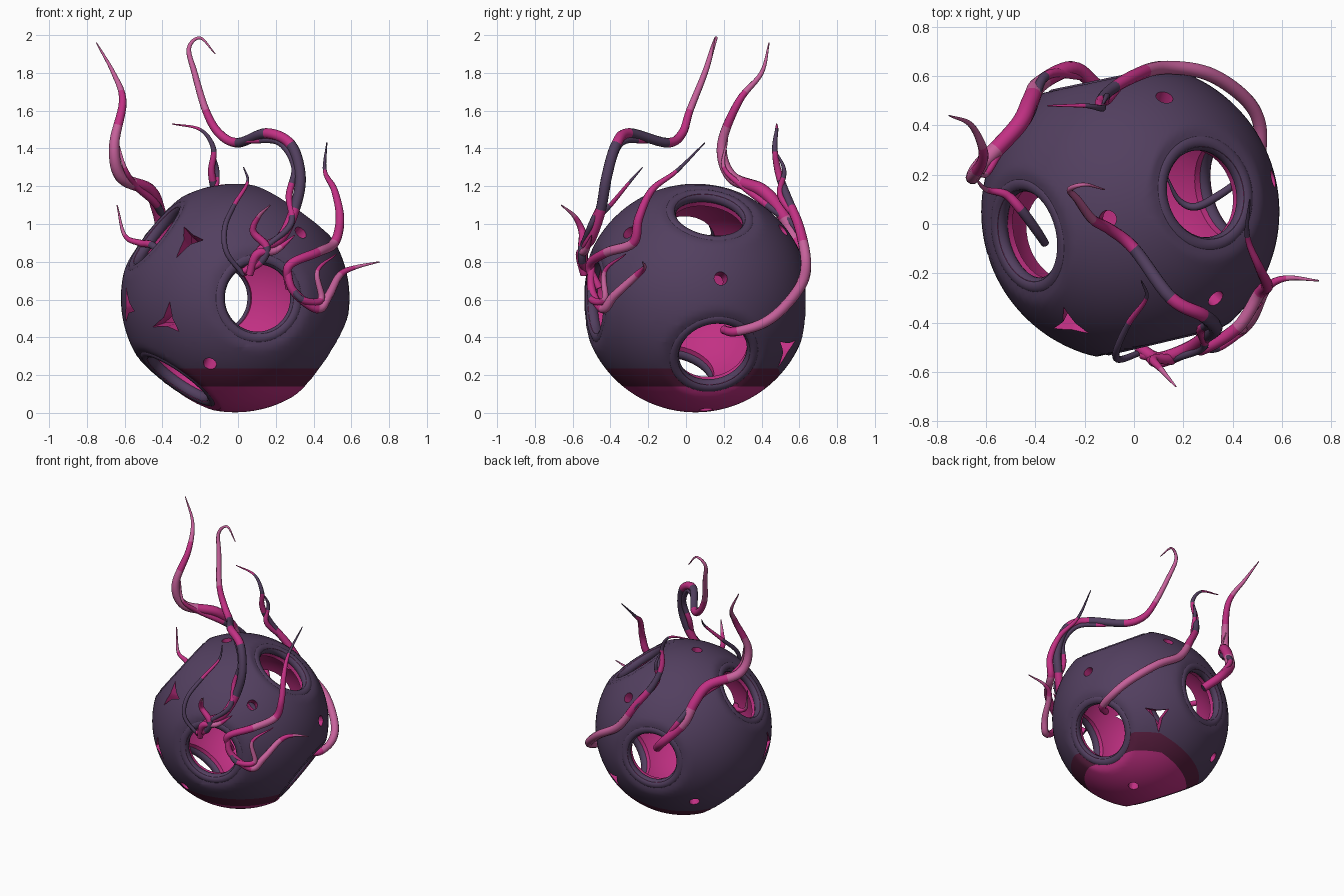
import bpy, bmesh, math
from mathutils import Vector

if "Cube" in bpy.data.objects:
    bpy.data.objects.remove(bpy.data.objects["Cube"])

C = Vector((-0.015, 0.05, 0.608))   # sphere centre
R, R_IN = 0.605, 0.50


def material(name, rgb):
    m = bpy.data.materials.new(name)
    m.diffuse_color = (*rgb, 1)
    m.use_nodes = True
    m.node_tree.nodes["Principled BSDF"].inputs["Base Color"].default_value = m.diffuse_color
    return m


PURPLE = material("dusk purple", (0.085, 0.050, 0.115))
PINK = material("hot pink", (0.54, 0.03, 0.23))
LIGHT = material("light pink", (0.57, 0.12, 0.33))
MAROON = material("dark maroon", (0.10, 0.013, 0.05))
MATS = [PURPLE, PINK, LIGHT, MAROON]


def make_object(name, bm):
    me = bpy.data.meshes.new(name)
    bm.to_mesh(me)
    bm.free()
    ob = bpy.data.objects.new(name, me)
    bpy.context.collection.objects.link(ob)
    for m in MATS:
        me.materials.append(m)
    return ob


def smooth(ob, angle=35):
    bpy.ops.object.select_all(action='DESELECT')
    ob.select_set(True)
    bpy.context.view_layer.objects.active = ob
    bpy.ops.object.shade_smooth_by_angle(angle=math.radians(angle))


def frame(n):
    u = n.cross(Vector((0, 0, 1)))
    if u.length < 0.01:
        u = Vector((1, 0, 0))
    u.normalize()
    return u, n.cross(u)


# Large openings: direction and radius
holes = [((0.23, -0.973, 0.0), 0.19), ((0.56, 0.14, 0.81), 0.19),
         ((0.81, 0.18, -0.55), 0.195), ((-0.56, -0.2, -0.79), 0.195),
         ((-0.77, -0.18, 0.61), 0.19), ((-0.2, 0.97, 0.0), 0.185)]
holes = [(Vector(d).normalized(), r) for d, r in holes]
# Small round pores
pores = [(-0.22, -0.78, -0.57), (0.57, -0.58, 0.57), (0.95, 0.22, 0.17),
         (-0.15, -0.05, 0.98), (0.23, 0.77, 0.6), (-0.57, 0.6, -0.55),
         (0.18, 0.09, -0.98)]
# Three-pointed cracks: direction, spin
cracks = [((-0.59, -0.78, -0.2), 0.3), ((-0.4, -0.75, 0.5), 1.1),
          ((0.4, 0.8, -0.45), 1.7), ((-0.93, -0.33, -0.08), 0.8)]

# Hollow shell, flattened around each large opening
bm = bmesh.new()
bmesh.ops.create_uvsphere(bm, u_segments=112, v_segments=64, radius=R)
for v in bm.verts:
    for n, r in holes:
        D = math.sqrt(R * R - (r + 0.08) ** 2)
        over = v.co.dot(n) - D
        if over > 0:
            v.co -= n * over
inner = bmesh.ops.create_uvsphere(bm, u_segments=64, v_segments=40, radius=R_IN)["verts"]
bmesh.ops.reverse_faces(bm, faces=list({f for v in inner for f in v.link_faces}))
bmesh.ops.translate(bm, verts=bm.verts, vec=C)
shell = make_object("shell", bm)

# Cutters for every opening
bm = bmesh.new()


def prism(d, radii, spin=0.0):
    n = Vector(d).normalized()
    u, w = frame(n)
    k = len(radii)
    rings = []
    for h in (0.40, 0.72):
        rings.append([bm.verts.new(C + n * h
                      + u * (r * math.cos(spin + math.tau * i / k))
                      + w * (r * math.sin(spin + math.tau * i / k)))
                      for i, r in enumerate(radii)])
    a, b = rings
    for i in range(k):
        j = (i + 1) % k
        bm.faces.new((a[i], a[j], b[j], b[i]))
    bm.faces.new(b)
    bm.faces.new(a[::-1])


for n, r in holes:
    prism(n, [r] * 40)
for d in pores:
    prism(d, [0.036] * 14)
for d, s in cracks:
    prism(d, (0.115, 0.03, 0.085, 0.036, 0.105, 0.03), s)
bmesh.ops.recalc_face_normals(bm, faces=bm.faces)
cutter = make_object("opening_cutter", bm)
cutter.hide_render = True
mod = shell.modifiers.new("openings", 'BOOLEAN')
mod.operation, mod.solver, mod.object = 'DIFFERENCE', 'EXACT', cutter
bpy.context.view_layer.objects.active = shell
bpy.ops.object.modifier_apply(modifier=mod.name)
bpy.data.objects.remove(cutter)

# Cut clean colour borders, level and tilted
bm = bmesh.new()
bm.from_mesh(shell.data)
tilt = Vector((-0.25, 0.25, 1))
for z in (0.14, 0.235):
    level = Vector((C.x, C.y, z))
    for co, no in ((level, Vector((0, 0, 1))), (level + Vector((0, 0, 0.0625)), tilt)):
        bmesh.ops.bisect_plane(bm, geom=bm.verts[:] + bm.edges[:] + bm.faces[:],
                               plane_co=co, plane_no=no)
bm.to_mesh(shell.data)
bm.free()

# Shell colours: pink inside and underneath, maroon band, purple outside
for p in shell.data.polygons:
    rel = p.center - C
    if p.normal.dot(rel.normalized()) < 0.6:
        p.material_index = 1
        continue
    z = p.center.z + 0.25 * max(0, rel.y - rel.x - 0.25)
    p.material_index = 1 if z < 0.14 else 3 if z < 0.235 else 0
smooth(shell)

# Rounded lips, nearly flush, inside the large openings
for i, (n, r) in enumerate(holes):
    D = math.sqrt(R * R - (r + 0.08) ** 2)
    bpy.ops.mesh.primitive_torus_add(major_segments=48, minor_segments=14,
                                     major_radius=r + 0.022, minor_radius=0.034,
                                     location=C + n * (D - 0.027),
                                     rotation=n.to_track_quat('Z', 'Y').to_euler())
    lip = bpy.context.object
    lip.name = f"opening_lip_{i + 1}"
    lip.data.materials.append(PURPLE)
    smooth(lip, 60)


# Tapered tendrils swept along smooth paths
def tendril(name, pts, r0, bands, sides=10, steps=7):
    P = [Vector(p) for p in pts]
    P = [2 * P[0] - P[1]] + P + [2 * P[-1] - P[-2]]
    path = []
    for i in range(1, len(P) - 2):
        a, b, c, d = P[i - 1:i + 3]
        for s in range(steps):
            t = s / steps
            path.append(0.5 * (2 * b + (c - a) * t + (2 * a - 5 * b + 4 * c - d) * t ** 2
                               + (3 * b - a - 3 * c + d) * t ** 3))
    path.append(P[-2])
    bm = bmesh.new()
    rings, side = [], None
    N = len(path) - 1
    for i, p in enumerate(path):
        tan = (path[min(i + 1, N)] - path[max(i - 1, 0)]).normalized()
        side = frame(tan)[0] if side is None else (side - tan * side.dot(tan)).normalized()
        up = tan.cross(side)
        t = i / N
        r = r0 * (0.75 + 0.25 * math.sin(math.pi * min(1, t * 1.1))) * (1 - t ** 3.5) + 0.003
        rings.append([bm.verts.new(p + r * (side * math.cos(math.tau * k / sides)
                                            + up * math.sin(math.tau * k / sides)))
                      for k in range(sides)])
    for i in range(N):
        for k in range(sides):
            j = (k + 1) % sides
            f = bm.faces.new((rings[i][k], rings[i][j], rings[i + 1][j], rings[i + 1][k]))
            f.material_index = int(bands[int(i / N * len(bands))])
    bm.faces.new(rings[0][::-1])
    bm.faces.new(rings[-1])
    smooth(make_object(name, bm), 60)


# Colour bands: 0 purple, 1 pink, 2 light pink
tendril("back_left_tendril", [(-.15, .56, .68), (-.25, .63, .78), (-.38, .57, .93), (-.42, .5, 1.07),
        (-.47, .4, 1.18), (-.62, .24, 1.25), (-.655, .19, 1.42), (-.61, .28, 1.65),
        (-.66, .40, 1.8), (-.75, .44, 1.96)], .034, "1121122122")
tendril("back_left_twin", [(-.2, .6, .72), (-.36, .6, .95), (-.43, .43, 1.1), (-.54, .3, 1.2),
        (-.6, .2, 1.3), (-.64, .22, 1.45)], .018, "10112")
tendril("back_right_tendril", [(.42, .2, .44), (.5, .26, .43), (.51, .40, .47), (.45, .51, .55),
        (.3, .61, .68), (.12, .635, .8), (0, .6, .98), (-.1, .54, 1.13), (-.14, .49, 1.27),
        (-.13, .47, 1.4), (-.2, .48, 1.5), (-.35, .48, 1.53)], .027, "1222210101")
tendril("back_right_twin", [(.1, .63, .82), (-.02, .6, 1.0), (-.11, .5, 1.15),
        (-.11, .52, 1.28), (-.13, .48, 1.38)], .016, "010")
tendril("front_tall_tendril", [(.02, -.5, .74), (.08, -.54, .78), (.13, -.54, .87), (.23, -.5, .93),
        (.3, -.45, 1.08), (.33, -.42, 1.25), (.28, -.37, 1.42), (.15, -.3, 1.48),
        (0, -.1, 1.43), (-.1, -.02, 1.48), (-.17, .02, 1.6), (-.23, .1, 1.8),
        (-.26, .14, 1.93), (-.2, .16, 1.985), (-.12, .14, 1.9)], .027, "11110010112222")
tendril("front_tall_twin", [(.15, -.55, .88), (.28, -.5, 1.0), (.27, -.43, 1.15), (.3, -.4, 1.3),
        (.22, -.34, 1.43), (.08, -.22, 1.44), (-.05, -.06, 1.44), (-.14, 0, 1.53)],
        .016, "010010")
tendril("right_high_tendril", [(.27, -.46, .66), (.27, -.51, .78), (.42, -.42, .85), (.51, -.28, .9),
        (.54, -.25, 1.03), (.51, -.18, 1.18), (.46, -.05, 1.28), (.47, .1, 1.43)],
        .024, "1121110")
tendril("right_low_tendril", [(.26, -.5, .78), (.29, -.5, .65), (.42, -.44, .55), (.48, -.38, .62),
        (.54, -.26, .73), (.62, -.22, .77), (.75, -.23, .8)], .022, "112212")
tendril("right_low_twin", [(.27, -.5, .68), (.34, -.5, .6), (.44, -.43, .6), (.42, -.43, .75),
        (.52, -.32, .84)], .017, "0121")
tendril("front_thin_tendril", [(.03, -.52, .73), (-.06, -.55, .85), (-.07, -.51, .98),
        (-.02, -.4, 1.1), (.05, -.3, 1.22), (.03, -.23, 1.3)], .012, "00010")
tendril("front_short_tendril", [(.03, -.53, .75), (.12, -.55, .8), (.15, -.55, .88),
        (.08, -.55, .96), (.11, -.59, 1.04), (.17, -.66, 1.1)], .02, "10112")
tendril("front_curl", [(.06, -.54, .73), (.1, -.56, .84), (.2, -.53, .86), (.3, -.5, .94)],
        .022, "1121")
tendril("left_tendril", [(-.36, -.08, .78), (-.4, -.02, .84), (-.46, .06, .89), (-.52, .12, .9),
        (-.6, .14, .94), (-.64, .18, 1.1)], .018, "00112")
tendril("inner_strand", [(.46, .2, .84), (.35, .12, .84), (.25, .07, .82), (.18, .1, .83),
        (.13, .2, .88)], .014, "00")
